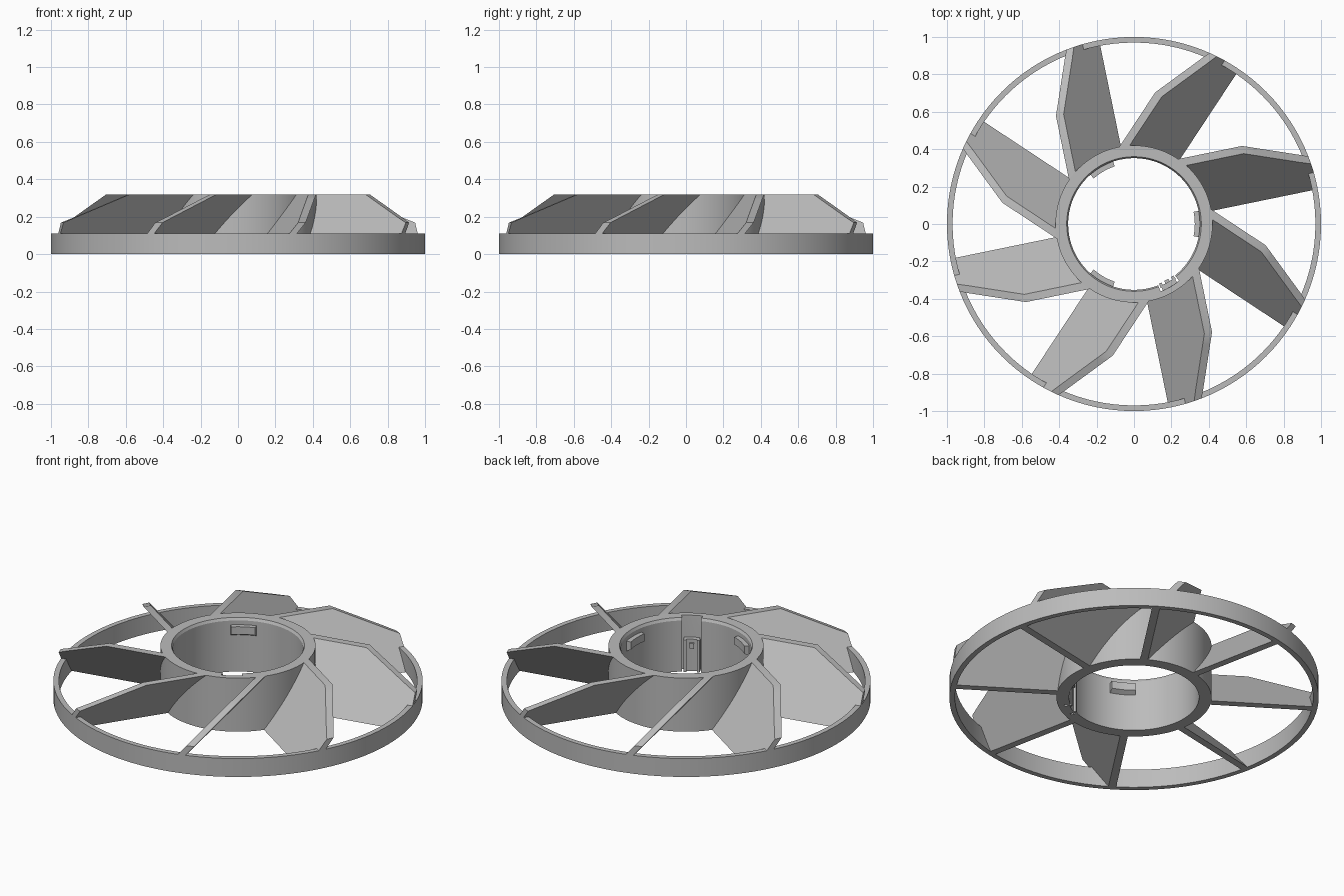
import bpy, bmesh
from math import radians, sin, cos, sqrt, pi

cube = bpy.data.objects.get("Cube")
if cube:
    bpy.data.objects.remove(cube, do_unlink=True)

grey = bpy.data.materials.new("plastic grey")
grey.use_nodes = True
GREY = (0.5, 0.5, 0.5, 1)
grey.diffuse_color = GREY
grey.node_tree.nodes["Principled BSDF"].inputs["Base Color"].default_value = GREY


def finish(bm, name):
    bmesh.ops.remove_doubles(bm, verts=bm.verts, dist=1e-5)
    bmesh.ops.recalc_face_normals(bm, faces=bm.faces)
    mesh = bpy.data.meshes.new(name)
    bm.to_mesh(mesh)
    bm.free()
    mesh.materials.append(grey)
    mesh.shade_smooth()
    mesh.set_sharp_from_angle(angle=radians(25))
    obj = bpy.data.objects.new(name, mesh)
    bpy.context.collection.objects.link(obj)
    return obj


def loft(sections, name, closed=False):
    """Skin a list of equal-length loops of points."""
    bm = bmesh.new()
    loops = [[bm.verts.new(p) for p in s] for s in sections]
    pairs = list(zip(loops, loops[1:]))
    if closed:
        pairs.append((loops[-1], loops[0]))
    for a, b in pairs:
        for i in range(len(a)):
            j = (i + 1) % len(a)
            bm.faces.new((a[i], a[j], b[j], b[i]))
    if not closed:
        bm.faces.new(loops[0])
        bm.faces.new(loops[-1])
    return finish(bm, name)


def turn(profile, degrees):
    a = radians(degrees)
    return [(r * cos(a), r * sin(a), z) for r, z in profile]


def arc_block(name, centre, width, profile, steps=6):
    angles = [centre - width / 2 + width * i / steps for i in range(steps + 1)]
    return loft([turn(profile, a) for a in angles], name)


# Outer rim
RIM_H, HUB_H = 0.11, 0.32
rim = [(0.97, 0), (1, 0), (1, RIM_H), (0.97, RIM_H)]
loft([turn(rim, 3 * i) for i in range(120)], "outer_rim", closed=True)


# Hub tube with a vertical keyway in the inner wall
def hub_profile(inner, lip):
    return [(inner, 0), (0.42, 0), (0.42, HUB_H), (lip, HUB_H), (inner, HUB_H - 0.015)]


KEY, HALF = 300, 8.5
plain, slotted = hub_profile(0.352, 0.36), hub_profile(0.387, 0.388)
span = 360 - 2 * HALF
sections = [turn(plain, KEY + HALF + span * i / 96) for i in range(97)]
sections += [turn(slotted, KEY - HALF + 2 * HALF * i / 6) for i in range(7)]
loft(sections, "hub", closed=True)

# Latch in the keyway: panel, side rails and knob
arc_block("latch_panel", KEY, 13, [(0.36, 0), (0.39, 0), (0.39, 0.19), (0.36, 0.19)])
for side in (-1, 1):
    arc_block("latch_rail", KEY + side * 6, 2.5,
              [(0.346, 0), (0.37, 0), (0.37, 0.19), (0.346, 0.19)], 2)
arc_block("latch_knob", KEY, 4, [(0.345, 0.14), (0.37, 0.14), (0.37, 0.17), (0.345, 0.17)], 2)

# Snap tabs on the inner wall
for angle in (0, 120, 240):
    arc_block("snap_tab", angle, 23,
              [(0.325, 0.235), (0.36, 0.215), (0.36, 0.28), (0.325, 0.28)])

# Slanted blades: stacked rows, trimmed to the hub and the rim
SLANT, THICK, TIP_Z = 0.83, 0.042, 0.168
rows = [(RIM_H * i / 4, 0.985) for i in range(5)]
rows += [(RIM_H, 1.0), (TIP_Z, 1.0)]
rows += [(TIP_Z + (HUB_H - TIP_Z) * i / 6, None) for i in range(1, 7)]


def blade_row(z, reach):
    near = -0.015 + SLANT * z
    far = near + THICK

    def root(n):
        return sqrt(0.39 ** 2 - n * n)

    def tip(n):
        if reach:
            return sqrt(reach ** 2 - n * n)
        return 0.989 + (0.65 - 0.989) * (z - TIP_Z) / (HUB_H - TIP_Z)

    return [(root(near), near, z), (tip(near), near, z), (tip(far), far, z), (root(far), far, z)]


for k in range(8):
    blade = loft([blade_row(*row) for row in rows], "blade")
    blade.rotation_euler.z = radians(11.6) + k * pi / 4
